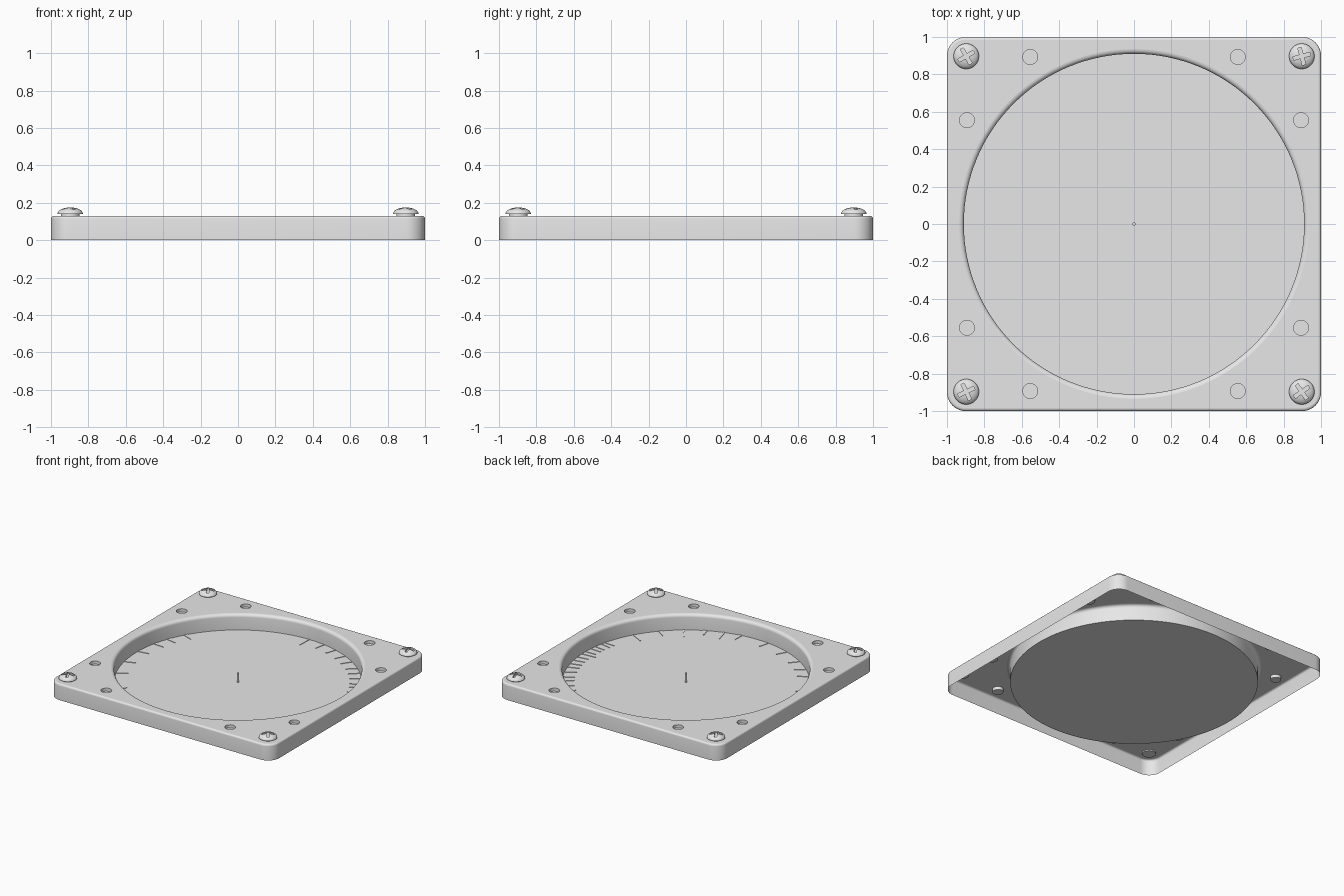
import bpy, bmesh
from math import sin, cos, pi, radians

cube = bpy.data.objects.get("Cube")
if cube:
    bpy.data.objects.remove(cube, do_unlink=True)

TOP = 0.13          # height of the frame's upper face
OPENING = 0.91      # radius of the round opening

grey = bpy.data.materials.new("light grey")
grey.use_nodes = True
grey.diffuse_color = (0.8, 0.8, 0.8, 1)
grey.node_tree.nodes["Principled BSDF"].inputs["Base Color"].default_value = grey.diffuse_color


def finish(name, bm, smooth=True):
    mesh = bpy.data.meshes.new(name)
    bm.to_mesh(mesh)
    bm.free()
    mesh.materials.append(grey)
    obj = bpy.data.objects.new(name, mesh)
    bpy.context.collection.objects.link(obj)
    bpy.ops.object.select_all(action='DESELECT')
    obj.select_set(True)
    bpy.context.view_layer.objects.active = obj
    if smooth:
        bpy.ops.object.shade_smooth_by_angle(angle=radians(35))
    return obj


def circle(bm, r, z, n, x=0, y=0):
    return [bm.verts.new((x + r * cos(2 * pi * i / n), y + r * sin(2 * pi * i / n), z))
            for i in range(n)]


def rounded_square(bm, inset, z, corner=0.1, steps=10):
    loop = []
    for k, (sx, sy) in enumerate([(1, 1), (-1, 1), (-1, -1), (1, -1)]):
        for i in range(steps + 1):
            a = pi / 2 * (k + i / steps)
            r = corner - inset
            loop.append(bm.verts.new((sx * (1 - corner) + r * cos(a),
                                      sy * (1 - corner) + r * sin(a), z)))
    return loop


def skin(bm, loops):
    for a, b in zip(loops, loops[1:]):
        n = len(a)
        for i in range(n):
            j = (i + 1) % n
            bm.faces.new((a[i], a[j], b[j], b[i]))


# Frame: hollow sheet shell with rounded rim, round opening and eight shallow cups
bm = bmesh.new()
arc = [pi / 2 * i / 5 for i in range(6)]
edge, lip = 0.015, 0.025
outer = [rounded_square(bm, 0, 0)]
outer += [rounded_square(bm, edge * (1 - cos(a)), TOP - edge + edge * sin(a)) for a in arc]
inner = [circle(bm, OPENING + lip * (1 - sin(a)), TOP - lip + lip * cos(a), 128) for a in arc]
inner.append(circle(bm, OPENING, 0.002, 128))
skin(bm, outer)
skin(bm, inner)
borders = [outer[-1], inner[0]]
for sx in (-1, 1):
    for sy in (-1, 1):
        for x, y in ((0.555, 0.893), (0.893, 0.555)):
            rim = circle(bm, 0.04, TOP, 24, sx * x, sy * y)
            floor = circle(bm, 0.04, TOP - 0.025, 24, sx * x, sy * y)
            skin(bm, [rim, floor])
            bm.faces.new(floor)
            borders.append(rim)
fill_edges = []
for loop in borders:
    for i, v in enumerate(loop):
        e = bm.edges.get((v, loop[(i + 1) % len(loop)]))
        e.smooth = False
        fill_edges.append(e)
bmesh.ops.triangle_fill(bm, edges=fill_edges, use_beauty=True, normal=(0, 0, 1))
for f in bm.faces:
    if f.calc_center_median().z > TOP - 0.0001 and f.normal.z < 0:
        f.normal_flip()
finish("frame", bm)

# Dial plate closing the opening at the bottom
bm = bmesh.new()
bm.faces.new(circle(bm, OPENING, 0.003, 128))
finish("dial_plate", bm, False)

# Small pin at the dial centre
bm = bmesh.new()
base, tip = circle(bm, 0.008, 0.003, 12), circle(bm, 0.008, 0.08, 12)
skin(bm, [base, tip])
bm.faces.new(tip)
finish("centre_pin", bm)

# Scale marks: tapered thin plates around the dial edge, angles in degrees
thin = [81, 73, 65, 58, 45, 39, 29, 18, 14, 10, 6, -1, -5, -8, -12]
long = [90, 2, -30, -54, -73]
wide = [51, 33, 23, -15, -43, -64, -81, -96, -109, -121, -130, -138,
        -156, -169, 178, 167, 159, 150]
bm = bmesh.new()
for angles, start, half_in, half_out in ((thin, 0.82, 0.003, 0.006),
                                         (long, 0.79, 0.003, 0.007),
                                         (wide, 0.82, 0.001, 0.017)):
    for deg in angles:
        c, s = cos(radians(deg)), sin(radians(deg))
        end = OPENING - 0.003
        shape = [(start, -half_in), (end, -half_out), (end, half_out), (start, half_in)]
        low, high = [[bm.verts.new((r * c - t * s, r * s + t * c, z)) for r, t in shape]
                     for z in (0.003, 0.007)]
        skin(bm, [low, high])
        bm.faces.new(high)
finish("scale_marks", bm, False)

# Screw: domed head with a cross-shaped recess
bm = bmesh.new()
radius, seat, dome = 0.068, 0.141, 0.034
rings = [circle(bm, 0.05, TOP - 0.01, 40), circle(bm, 0.05, seat - 0.002, 40),
         circle(bm, radius - 0.003, seat - 0.002, 40)]
rings += [circle(bm, radius * cos(a), seat + dome * sin(a), 40)
          for a in [pi / 2 * i / 8 for i in range(8)]]
skin(bm, rings)
bm.faces.new(rings[-1])
bm.faces.new(rings[0][::-1])
screw = finish("screw", bm, False)
for size in ((0.094, 0.019), (0.019, 0.094)):
    bpy.ops.mesh.primitive_cube_add(size=1, location=(0, 0, 0.18))
    cutter = bpy.context.object
    cutter.name = "slot_cutter"
    cutter.scale = (*size, 0.05)
    cutter.hide_render = True
    cut = screw.modifiers.new("slot", 'BOOLEAN')
    cut.operation = 'DIFFERENCE'
    cut.solver = 'EXACT'
    cut.object = cutter
    bpy.context.view_layer.objects.active = screw
    bpy.ops.object.modifier_apply(modifier=cut.name)
    bpy.data.objects.remove(cutter, do_unlink=True)
bpy.ops.object.select_all(action='DESELECT')
screw.select_set(True)
bpy.context.view_layer.objects.active = screw
bpy.ops.object.shade_smooth_by_angle(angle=radians(35))

# One screw in each corner, each turned a little differently
places = [("back_right", -1, 1, 30), ("back_left", 1, 1, 15),
          ("front_right", -1, -1, 25), ("front_left", 1, -1, 35)]
for i, (corner, sx, sy, turn) in enumerate(places):
    obj = screw
    if i:
        obj = screw.copy()
        bpy.context.collection.objects.link(obj)
    obj.name = corner + "_screw"
    obj.location = (sx * 0.897, sy * 0.897, 0)
    obj.rotation_euler.z = radians(turn)
